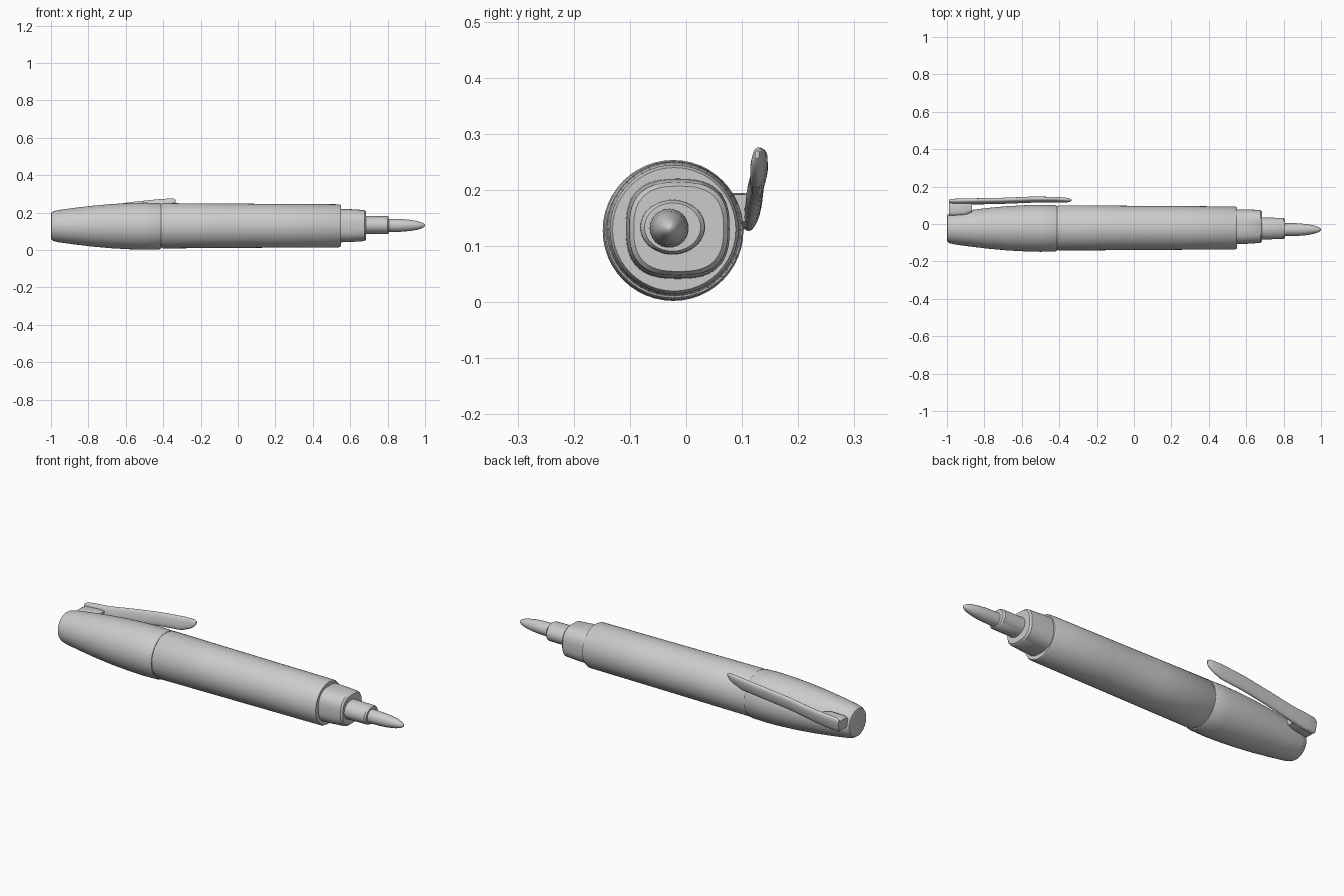
import bpy, bmesh, math


def loft(name, rings, sides=48, power=2.0, tilt=0.0):
    """Skin rings of (x, centre y, centre z, half y, half z) along x and close both ends."""
    bm = bmesh.new()
    loops = []
    for x, cy, cz, ry, rz in rings:
        loop = []
        for i in range(sides):
            a = 2 * math.pi * i / sides
            c, s = math.cos(a), math.sin(a)
            u = ry * math.copysign(abs(c) ** (2 / power), c)
            v = rz * math.copysign(abs(s) ** (2 / power), s)
            y = u * math.cos(tilt) + v * math.sin(tilt)
            z = v * math.cos(tilt) - u * math.sin(tilt)
            loop.append(bm.verts.new((x, cy + y, cz + z)))
        loops.append(loop)
    for a, b in zip(loops, loops[1:]):
        for i in range(sides):
            j = (i + 1) % sides
            bm.faces.new((a[i], a[j], b[j], b[i]))
    bm.faces.new(loops[0])
    bm.faces.new(loops[-1])
    bmesh.ops.recalc_face_normals(bm, faces=bm.faces)
    mesh = bpy.data.meshes.new(name)
    bm.to_mesh(mesh)
    bm.free()
    obj = bpy.data.objects.new(name, mesh)
    bpy.context.collection.objects.link(obj)
    bpy.ops.object.select_all(action='DESELECT')
    obj.select_set(True)
    bpy.context.view_layer.objects.active = obj
    bpy.ops.object.shade_smooth_by_angle(angle=math.radians(35))
    return obj


def turned(name, profile, cy=-0.023, cz=0.128, **kw):
    """Round part from (x, radius) pairs."""
    return loft(name, [(x, cy, cz, r, r) for x, r in profile], **kw)


# Tapered cap with a rounded end and a slight lip over the barrel
turned("cap", [(-1.0, 0.062), (-0.997, 0.072), (-0.985, 0.080), (-0.96, 0.086),
               (-0.88, 0.097), (-0.78, 0.109), (-0.68, 0.118), (-0.58, 0.1235),
               (-0.50, 0.1255), (-0.42, 0.1235), (-0.412, 0.120)])

# Long barrel
turned("barrel", [(-0.42, 0.117), (-0.408, 0.117), (-0.402, 0.121), (-0.1, 0.119),
                  (0.2, 0.117), (0.54, 0.115), (0.55, 0.110)], cy=-0.021, cz=0.130)

# Squarish collar in front of the barrel
loft("collar", [(0.52, -0.015, 0.131, 0.093, 0.090), (0.60, -0.014, 0.131, 0.092, 0.088),
                (0.675, -0.013, 0.131, 0.088, 0.083), (0.684, -0.013, 0.131, 0.080, 0.076)],
     power=2.7)

# Nib holder
loft("nib_holder", [(0.66, -0.024, 0.134, 0.058, 0.049), (0.685, -0.024, 0.134, 0.058, 0.049),
                    (0.80, -0.024, 0.134, 0.057, 0.048), (0.808, -0.024, 0.134, 0.050, 0.043)])

# Bullet-shaped writing tip
turned("nib", [(0.79, 0.035), (0.87, 0.034), (0.92, 0.030), (0.96, 0.023),
               (0.985, 0.015), (0.996, 0.008), (1.0, 0.002)], cy=-0.03, cz=0.132, sides=24)

# Pocket clip blade, rising toward its free end
loft("clip_blade", [(-0.99, 0.118, 0.162, 0.009, 0.032), (-0.975, 0.118, 0.165, 0.013, 0.039),
                    (-0.93, 0.119, 0.169, 0.015, 0.040), (-0.85, 0.121, 0.178, 0.014, 0.037),
                    (-0.70, 0.124, 0.205, 0.014, 0.035), (-0.55, 0.130, 0.225, 0.014, 0.035),
                    (-0.42, 0.130, 0.238, 0.013, 0.035), (-0.37, 0.128, 0.250, 0.012, 0.026),
                    (-0.345, 0.127, 0.259, 0.009, 0.017), (-0.335, 0.127, 0.263, 0.004, 0.007)],
     sides=24, power=2.4, tilt=math.radians(12))

# Root block joining the clip to the cap
loft("clip_root", [(-0.988, 0.083, 0.158, 0.038, 0.026), (-0.975, 0.083, 0.160, 0.040, 0.031),
                   (-0.90, 0.086, 0.164, 0.040, 0.031), (-0.865, 0.095, 0.168, 0.030, 0.024)],
     sides=24, power=3.5)
